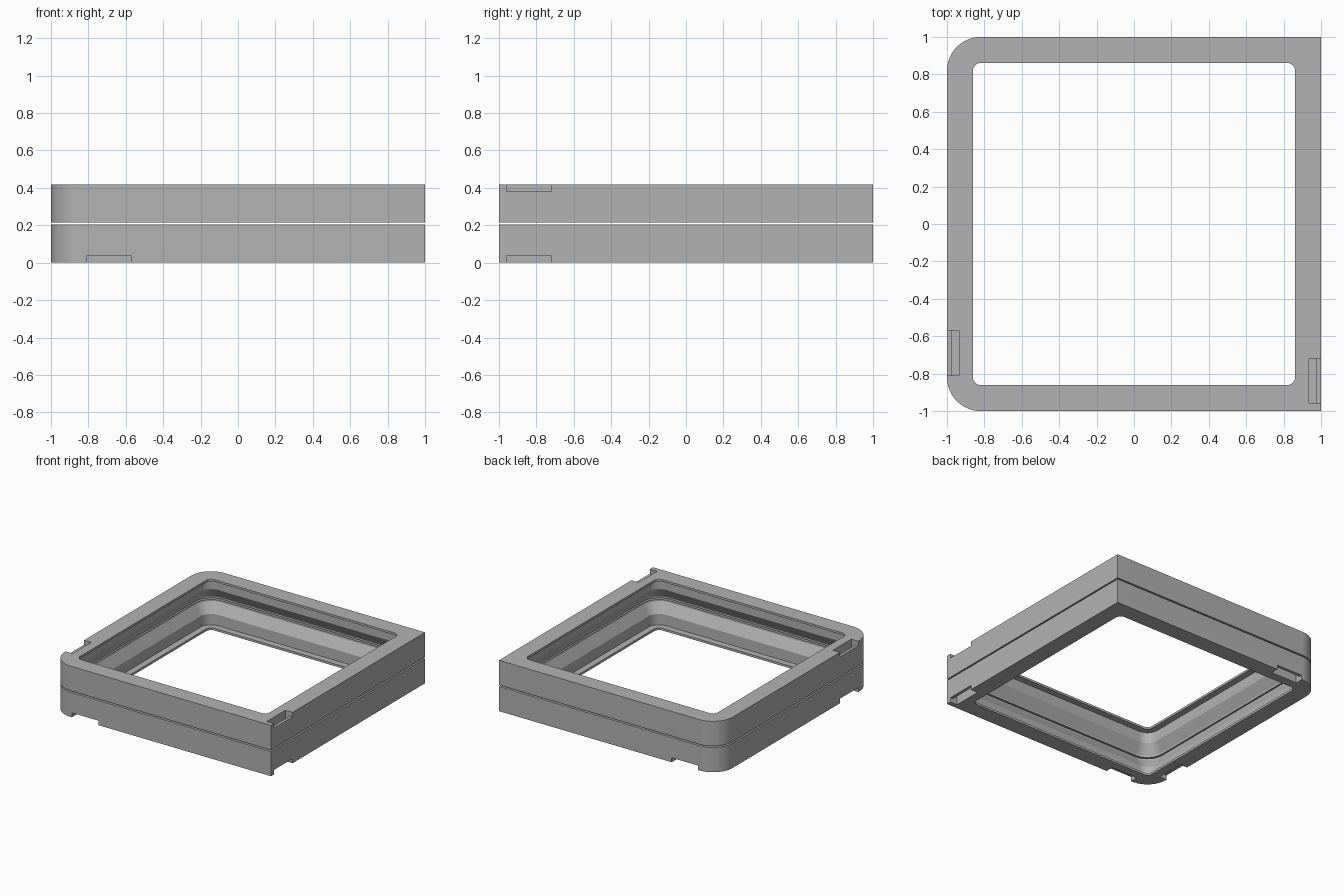
import bpy, bmesh, math

if "Cube" in bpy.data.objects:
    bpy.data.objects.remove(bpy.data.objects["Cube"])

HEIGHT = 0.418      # both frames stacked
FRAME_H = 0.203     # one frame
STEPS = 12          # segments per rounded corner

grey = bpy.data.materials.new("plain_grey")
grey.diffuse_color = (0.45, 0.45, 0.45, 1)
grey.use_nodes = True
grey.node_tree.nodes["Principled BSDF"].inputs["Base Color"].default_value = grey.diffuse_color

# Closed cross-section: half width, height, corner radius left, corner radius right
SECTION = [
    (1.000, 0.000, 0.18, 0.0),
    (1.000, FRAME_H, 0.18, 0.0),
    (0.965, FRAME_H, 0.145, 0.145),
    (0.965, 0.190, 0.145, 0.145),
    (0.915, 0.107, 0.095, 0.095),
    (0.915, 0.018, 0.095, 0.095),
    (0.862, 0.018, 0.045, 0.045),
    (0.862, 0.000, 0.045, 0.045),
]


def rounded_square(half, r_left, r_right):
    pts = []
    for k, (sx, sy) in enumerate([(1, 1), (-1, 1), (-1, -1), (1, -1)]):
        r = r_right if sx > 0 else r_left
        for i in range(STEPS + 1):
            a = math.pi / 2 * (k + i / STEPS)
            pts.append((sx * (half - r) + r * math.cos(a),
                        sy * (half - r) + r * math.sin(a)))
    return pts


def make_frame(name, flipped):
    bm = bmesh.new()
    loops = []
    for half, z, rl, rr in SECTION:
        z = HEIGHT - z if flipped else z
        loops.append([bm.verts.new((x, y, z)) for x, y in rounded_square(half, rl, rr)])
    for a, b in zip(loops, loops[1:] + loops[:1]):
        n = len(a)
        for i in range(n):
            j = (i + 1) % n
            bm.faces.new((a[i], a[j], b[j], b[i]))
    bmesh.ops.remove_doubles(bm, verts=bm.verts, dist=1e-5)
    bmesh.ops.recalc_face_normals(bm, faces=bm.faces)
    mesh = bpy.data.meshes.new(name)
    bm.to_mesh(mesh)
    bm.free()
    mesh.materials.append(grey)
    obj = bpy.data.objects.new(name, mesh)
    bpy.context.collection.objects.link(obj)
    return obj


def cut_box(obj, lo, hi):
    bpy.ops.mesh.primitive_cube_add(size=1, location=[(a + b) / 2 for a, b in zip(lo, hi)])
    box = bpy.context.object
    box.scale = [b - a for a, b in zip(lo, hi)]
    bpy.context.view_layer.update()
    mod = obj.modifiers.new("notch", "BOOLEAN")
    mod.operation = "DIFFERENCE"
    mod.solver = "EXACT"
    mod.object = box
    bpy.context.view_layer.objects.active = obj
    bpy.ops.object.modifier_apply(modifier=mod.name)
    bpy.data.objects.remove(box)


def cut_notch(obj, side, start, end, flipped):
    # shallow opening through the outer wall, then a deeper pocket behind it
    for d0, d1, depth in ((0.975, 1.05, 0.037), (0.935, 0.9751, 0.08)):
        z0, z1 = (HEIGHT - depth, HEIGHT + 0.05) if flipped else (-0.05, depth)
        a, b = (d0, d1) if side in ("right", "back") else (-d1, -d0)
        if side in ("right", "left"):
            cut_box(obj, (a, start, z0), (b, end, z1))
        else:
            cut_box(obj, (start, a, z0), (end, b, z1))


NOTCHES = {
    "lower_frame": [("front", -0.81, -0.57), ("back", -0.81, -0.57),
                    ("left", -0.81, -0.57), ("right", -0.96, -0.72)],
    "upper_frame": [("left", -0.81, -0.57), ("right", -0.96, -0.72)],
}

for name, notches in NOTCHES.items():
    flipped = name == "upper_frame"
    frame = make_frame(name, flipped)
    for side, start, end in notches:
        cut_notch(frame, side, start, end, flipped)
    bpy.ops.object.select_all(action="DESELECT")
    frame.select_set(True)
    bpy.context.view_layer.objects.active = frame
    bpy.ops.object.shade_smooth_by_angle(angle=math.radians(25))
